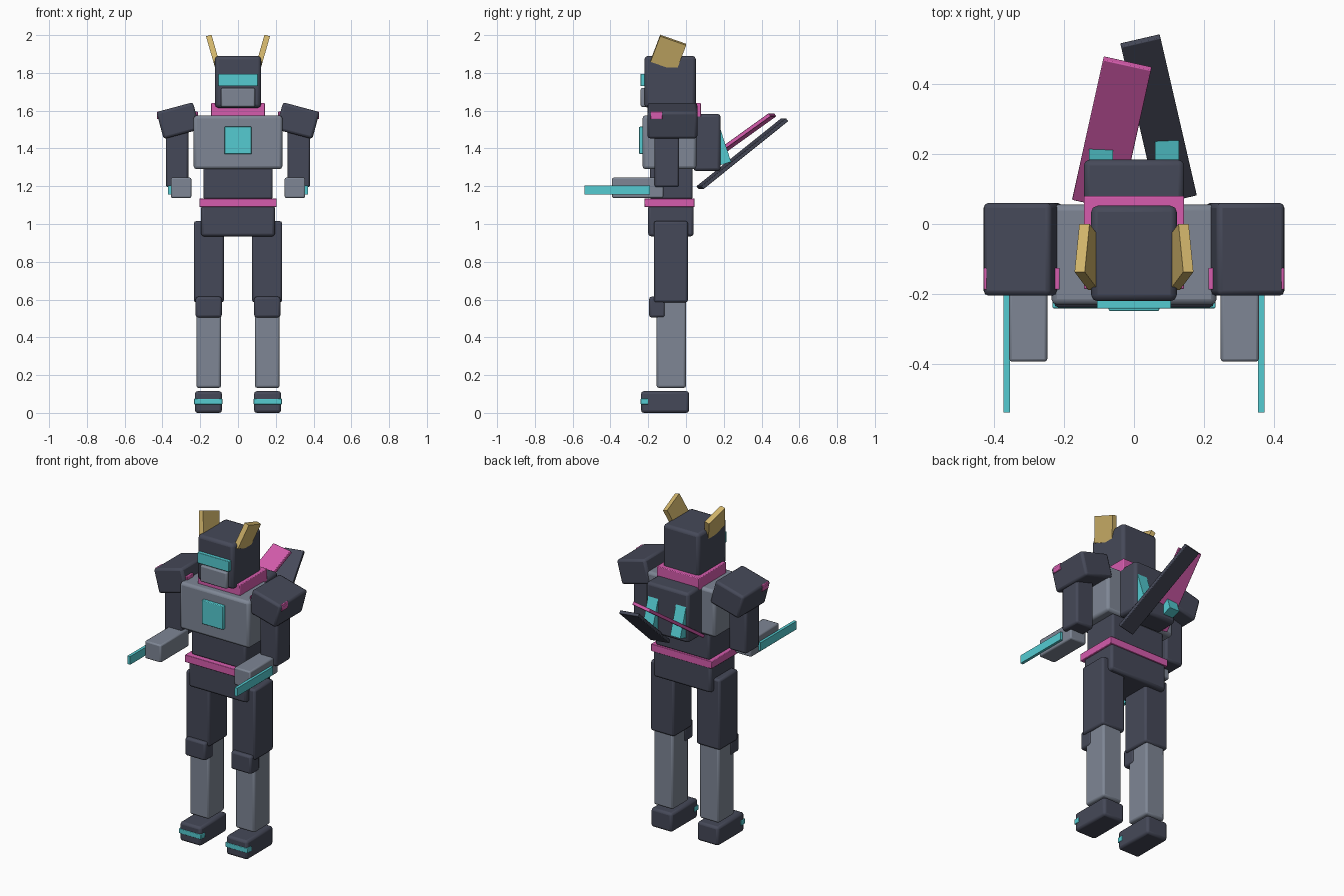
import bpy
import bmesh
from math import radians
from mathutils import Matrix

if "Cube" in bpy.data.objects:
    bpy.data.objects.remove(bpy.data.objects["Cube"], do_unlink=True)


def make_material(name, rgb):
    mat = bpy.data.materials.new(name)
    mat.use_nodes = True
    mat.diffuse_color = (*rgb, 1)
    mat.node_tree.nodes["Principled BSDF"].inputs["Base Color"].default_value = (*rgb, 1)
    return mat


DARK = make_material("dark slate armour", (0.06, 0.066, 0.098))
GREY = make_material("mid grey plating", (0.21, 0.24, 0.3))
TEAL = make_material("teal glow", (0.09, 0.6, 0.64))
PINK = make_material("magenta trim", (0.67, 0.107, 0.42))
GOLD = make_material("gold horn", (0.64, 0.46, 0.147))


def box(name, mat, size, center, rot=(0, 0, 0), bevel=0.012):
    """Bevelled box, rotated in degrees about its center."""
    mesh = bpy.data.meshes.new(name)
    bm = bmesh.new()
    bmesh.ops.create_cube(bm, size=1, matrix=Matrix.Diagonal((*size, 1)))
    bm.to_mesh(mesh)
    bm.free()
    mesh.materials.append(mat)
    obj = bpy.data.objects.new(name, mesh)
    bpy.context.collection.objects.link(obj)
    obj.location = center
    obj.rotation_euler = [radians(a) for a in rot]
    if bevel:
        mod = obj.modifiers.new("soft edges", "BEVEL")
        mod.width = bevel
        mod.segments = 2
    bpy.ops.object.select_all(action="DESELECT")
    obj.select_set(True)
    bpy.context.view_layer.objects.active = obj
    bpy.ops.object.shade_smooth_by_angle(angle=radians(30))
    return obj


def span(name, mat, x, y, z, bevel=0.012):
    """Upright box given by its extents on each axis."""
    axes = (x, y, z)
    return box(name, mat, [abs(b - a) for a, b in axes],
               [(a + b) / 2 for a, b in axes], bevel=bevel)


def centred(name, mat, half, y, z, bevel=0.012):
    return span(name, mat, (-half, half), y, z, bevel)


# Torso
centred("hips", DARK, 0.195, (-0.2, 0.04), (0.935, 1.1), 0.014)
centred("belt", PINK, 0.205, (-0.22, 0.045), (1.09, 1.135), 0.003)
centred("abdomen", DARK, 0.183, (-0.19, 0.035), (1.13, 1.31))
centred("chest", GREY, 0.235, (-0.23, 0.055), (1.29, 1.575), 0.016)
centred("chest_lamp", TEAL, 0.072, (-0.248, -0.21), (1.37, 1.515), 0.004)
centred("collar", PINK, 0.143, (-0.185, 0.08), (1.565, 1.64), 0.004)
centred("backpack", DARK, 0.143, (0.04, 0.183), (1.28, 1.583), 0.016)

# Head
centred("head", DARK, 0.122, (-0.22, 0.052), (1.615, 1.89), 0.018)
centred("visor", TEAL, 0.106, (-0.241, -0.2), (1.73, 1.795), 0.003)
centred("mouth_guard", GREY, 0.09, (-0.24, -0.2), (1.62, 1.72), 0.008)

# Paired parts
for s, side in ((1, "left"), (-1, "right")):
    def pair(name, mat, x, y, z, bevel=0.012):
        span(side + "_" + name, mat, (s * x[0], s * x[1]), y, z, bevel)

    # Legs
    pair("foot", DARK, (0.085, 0.228), (-0.238, 0.016), (0, 0.115), 0.014)
    pair("foot_stripe", TEAL, (0.083, 0.232), (-0.24, -0.2), (0.045, 0.075), 0.003)
    pair("shin", GREY, (0.09, 0.22), (-0.155, 0), (0.132, 0.6))
    pair("knee", DARK, (0.086, 0.224), (-0.195, -0.11), (0.505, 0.615))
    pair("thigh", DARK, (0.075, 0.234), (-0.17, 0.01), (0.585, 1.015))

    # Arms
    pair("upper_arm", DARK, (0.263, 0.382), (-0.167, -0.036), (1.195, 1.52))
    pair("forearm", GREY, (0.247, 0.356), (-0.392, -0.12), (1.138, 1.245), 0.008)
    pair("arm_blade", TEAL, (0.353, 0.371), (-0.537, -0.19), (1.155, 1.205), 0)
    pair("shoulder_trim", PINK, (0.212, 0.428), (-0.187, -0.125), (1.555, 1.595), 0.003)
    box(side + "_shoulder", DARK, (0.2, 0.264, 0.148), (s * 0.316, -0.072, 1.547),
        (0, s * 15, 0), 0.014)

    # Horns: top end sits at the first three values, shaft runs down into the head
    horn = box(side + "_horn", GOLD, (0.03, 0.146, 0.15), (0, 0, 0), (-20, s * 16, 0), 0)
    shaft = horn.rotation_euler.to_matrix().col[2]
    for i, top in enumerate((s * 0.148, -0.068, 1.974)):
        horn.location[i] = top - shaft[i] * 0.075

    # Thrusters
    box(side + "_thruster", TEAL, (0.068, 0.06, 0.18), (s * 0.094, 0.182, 1.406),
        (18, 0, 0), 0)

# Crossed back wings
box("dark_wing", DARK, (0.115, 0.585, 0.02), (0.07, 0.298, 1.372), (38, 0, 13), 0.003)
box("magenta_wing", PINK, (0.14, 0.5, 0.02), (-0.063, 0.258, 1.435), (35, 0, -12.5), 0.003)
